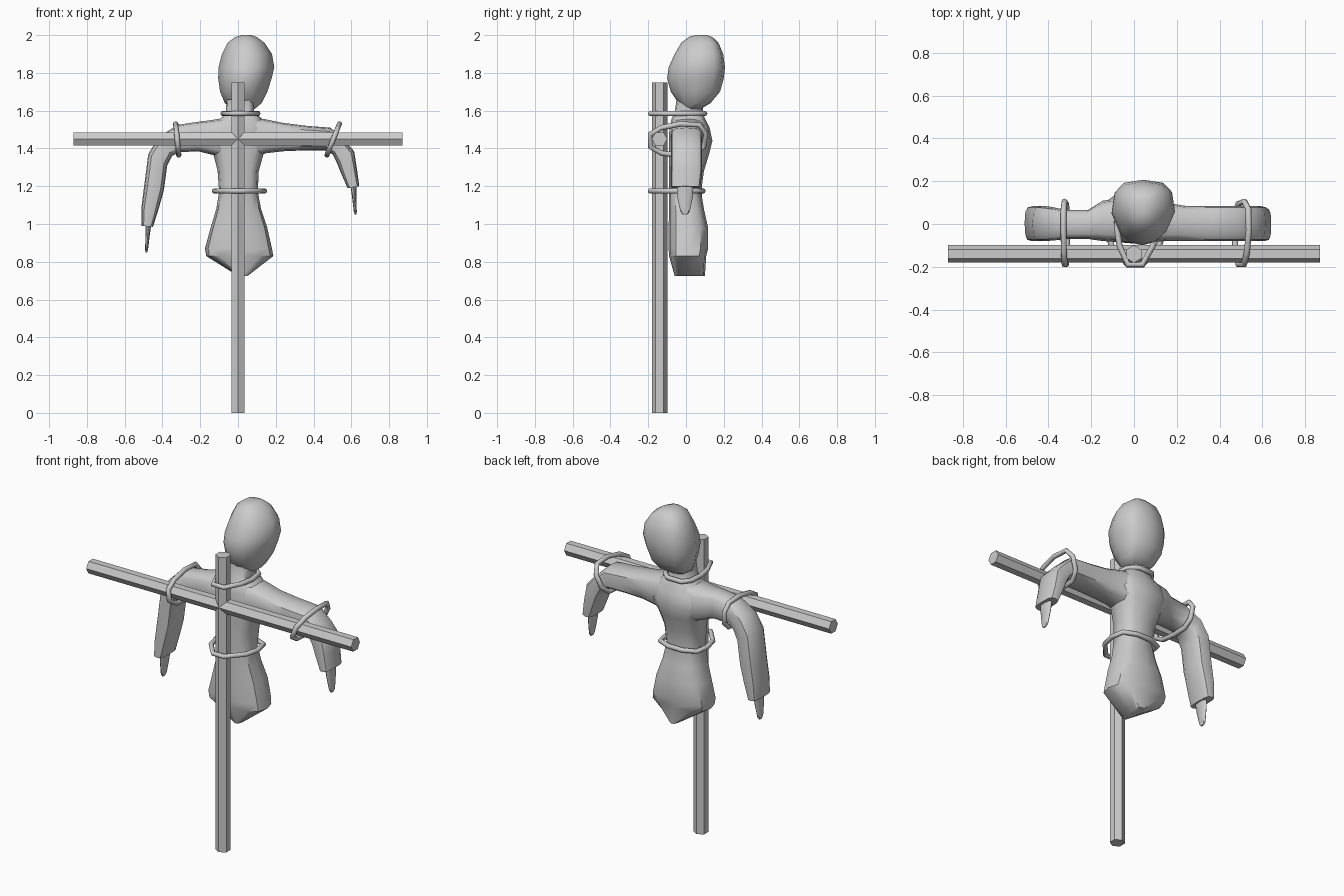
import bpy, bmesh, math
from mathutils import Vector


def smooth(ob, angle=40):
    bpy.ops.object.select_all(action='DESELECT')
    ob.select_set(True)
    bpy.context.view_layer.objects.active = ob
    bpy.ops.object.shade_smooth_by_angle(angle=math.radians(angle))


def loft(name, sections, n=12, power=0.75, taper=0.0):
    """Skin rounded sections; each spans (xa, za)-(xb, zb) and y0-y1."""
    bm = bmesh.new()
    rings = []
    for xa, za, xb, zb, y0, y1 in sections:
        mid = Vector(((xa + xb) / 2, (y0 + y1) / 2, (za + zb) / 2))
        u = Vector(((xb - xa) / 2, 0, (zb - za) / 2))
        v = Vector((0, (y1 - y0) / 2, 0))
        ring = []
        for i in range(n):
            a = 2 * math.pi * i / n
            c, s = math.cos(a), math.sin(a)
            c = math.copysign(abs(c) ** power, c) * min(1, 1 + taper * s)
            s = math.copysign(abs(s) ** power, s)
            ring.append(bm.verts.new(mid + u * c + v * s))
        rings.append(ring)
    for r, q in zip(rings, rings[1:]):
        for i in range(n):
            j = (i + 1) % n
            bm.faces.new((r[i], r[j], q[j], q[i]))
    bm.faces.new(rings[0])
    bm.faces.new(rings[-1])
    bmesh.ops.recalc_face_normals(bm, faces=bm.faces)
    me = bpy.data.meshes.new(name)
    bm.to_mesh(me)
    bm.free()
    ob = bpy.data.objects.new(name, me)
    bpy.context.collection.objects.link(ob)
    smooth(ob)
    return ob


def level(rows):
    return [(x0, z, x1, z, y0, y1) for z, x0, x1, y0, y1 in rows]


def stick(name, loc, length, rot):
    bpy.ops.mesh.primitive_cylinder_add(vertices=6, radius=0.041, depth=length,
                                        location=loc, rotation=rot)
    bpy.context.object.name = name
    smooth(bpy.context.object)


def rope(name, points):
    cu = bpy.data.curves.new(name, 'CURVE')
    cu.dimensions = '3D'
    cu.bevel_depth = 0.014
    cu.bevel_resolution = 2
    sp = cu.splines.new('POLY')
    sp.points.add(len(points) - 1)
    for p, co in zip(sp.points, points):
        p.co = (*co, 1)
    sp.use_cyclic_u = True
    ob = bpy.data.objects.new(name, cu)
    bpy.context.collection.objects.link(ob)


# wooden cross
stick('upright_pole', (0, -0.14, 0.875), 1.75, (0, 0, 0))
stick('crossbar', (0, -0.14, 1.45), 1.74, (0, math.pi / 2, 0))

# tilted sack head
loft('head', level([
    (1.61, -0.03, 0.09, -0.01, 0.08), (1.64, -0.07, 0.125, -0.04, 0.13),
    (1.70, -0.095, 0.155, -0.08, 0.18), (1.77, -0.105, 0.178, -0.10, 0.2),
    (1.83, -0.103, 0.192, -0.092, 0.207), (1.90, -0.085, 0.18, -0.06, 0.197),
    (1.96, -0.055, 0.14, -0.025, 0.172), (1.99, -0.015, 0.1, 0.015, 0.14),
    (2.0, 0.02, 0.07, 0.05, 0.11)]), power=0.7, taper=0.4)

# torso and neck
loft('torso', level([
    (0.725, 0.0, 0.05, -0.06, 0.1), (0.83, -0.168, 0.187, -0.09, 0.107),
    (0.87, -0.175, 0.18, -0.092, 0.117), (0.98, -0.145, 0.155, -0.092, 0.117),
    (1.08, -0.115, 0.122, -0.09, 0.095), (1.17, -0.1, 0.105, -0.09, 0.08),
    (1.28, -0.108, 0.11, -0.09, 0.095), (1.37, -0.13, 0.135, -0.09, 0.122),
    (1.44, -0.16, 0.165, -0.09, 0.14), (1.51, -0.15, 0.16, -0.088, 0.125),
    (1.56, -0.09, 0.125, -0.075, 0.10), (1.59, -0.065, 0.085, -0.06, 0.09),
    (1.66, -0.06, 0.085, -0.05, 0.09)]), power=0.7)

# sleeves: outer and inner edge of each section
loft('left_sleeve', [
    (-0.05, 1.565, -0.05, 1.34, -0.085, 0.12), (-0.14, 1.55, -0.15, 1.37, -0.08, 0.11),
    (-0.22, 1.54, -0.21, 1.385, -0.07, 0.065), (-0.32, 1.525, -0.31, 1.38, -0.07, 0.065),
    (-0.42, 1.46, -0.35, 1.36, -0.078, 0.08), (-0.475, 1.37, -0.375, 1.31, -0.08, 0.085),
    (-0.497, 1.2, -0.392, 1.18, -0.08, 0.085), (-0.512, 1.08, -0.42, 1.08, -0.08, 0.085),
    (-0.51, 0.99, -0.45, 0.985, -0.08, 0.08)], power=0.6)
loft('right_sleeve', [
    (0.05, 1.565, 0.05, 1.34, -0.085, 0.12), (0.14, 1.555, 0.15, 1.375, -0.08, 0.1),
    (0.24, 1.535, 0.24, 1.385, -0.08, 0.085), (0.36, 1.52, 0.36, 1.39, -0.08, 0.085),
    (0.49, 1.51, 0.46, 1.39, -0.08, 0.085), (0.57, 1.435, 0.5, 1.37, -0.08, 0.085),
    (0.615, 1.385, 0.525, 1.32, -0.08, 0.085), (0.63, 1.29, 0.545, 1.27, -0.08, 0.085),
    (0.642, 1.2, 0.58, 1.19, -0.08, 0.075)], power=0.6)

# thin flat hands
for name, x0, x1, z in (('left_hand', -0.475, -0.485, 0.99), ('right_hand', 0.612, 0.622, 1.19)):
    rows = []
    for t, half, y in ((-0.03, 0.018, 0.045), (0.04, 0.012, 0.042),
                       (0.1, 0.009, 0.03), (0.125, 0.008, 0.024), (0.14, 0.004, 0.012)):
        x = x0 + (x1 - x0) * t / 0.14
        rows.append((z - t, x - half, x + half, -y - 0.005, y - 0.005))
    loft(name, level(rows), n=8)

# rope loops round neck and waist
for name, z, l, r, back in (('neck_rope', 1.585, -0.08, 0.105, 0.1), ('waist_rope', 1.175, -0.125, 0.14, 0.09)):
    rope(name, [(x, y, z) for x, y in (
        (-0.03, -0.19), (0.04, -0.19), (r * 0.85, -0.1), (r, -0.02), (r * 0.9, 0.06),
        (0.05, back), (-0.04, back), (l * 0.9, 0.06), (l, -0.02), (l * 0.85, -0.1))])

# rope loops tying the arms: the loop leans in x with height
for name, xc, lean in (('left_arm_rope', -0.322, -0.1), ('right_arm_rope', 0.505, 0.4)):
    rope(name, [(xc + lean * (z - 1.45), y, z) for y, z in (
        (-0.19, 1.41), (-0.19, 1.475), (-0.13, 1.51), (-0.03, 1.53), (0.07, 1.525),
        (0.105, 1.48), (0.095, 1.41), (0.05, 1.37), (-0.04, 1.365), (-0.13, 1.375))])
